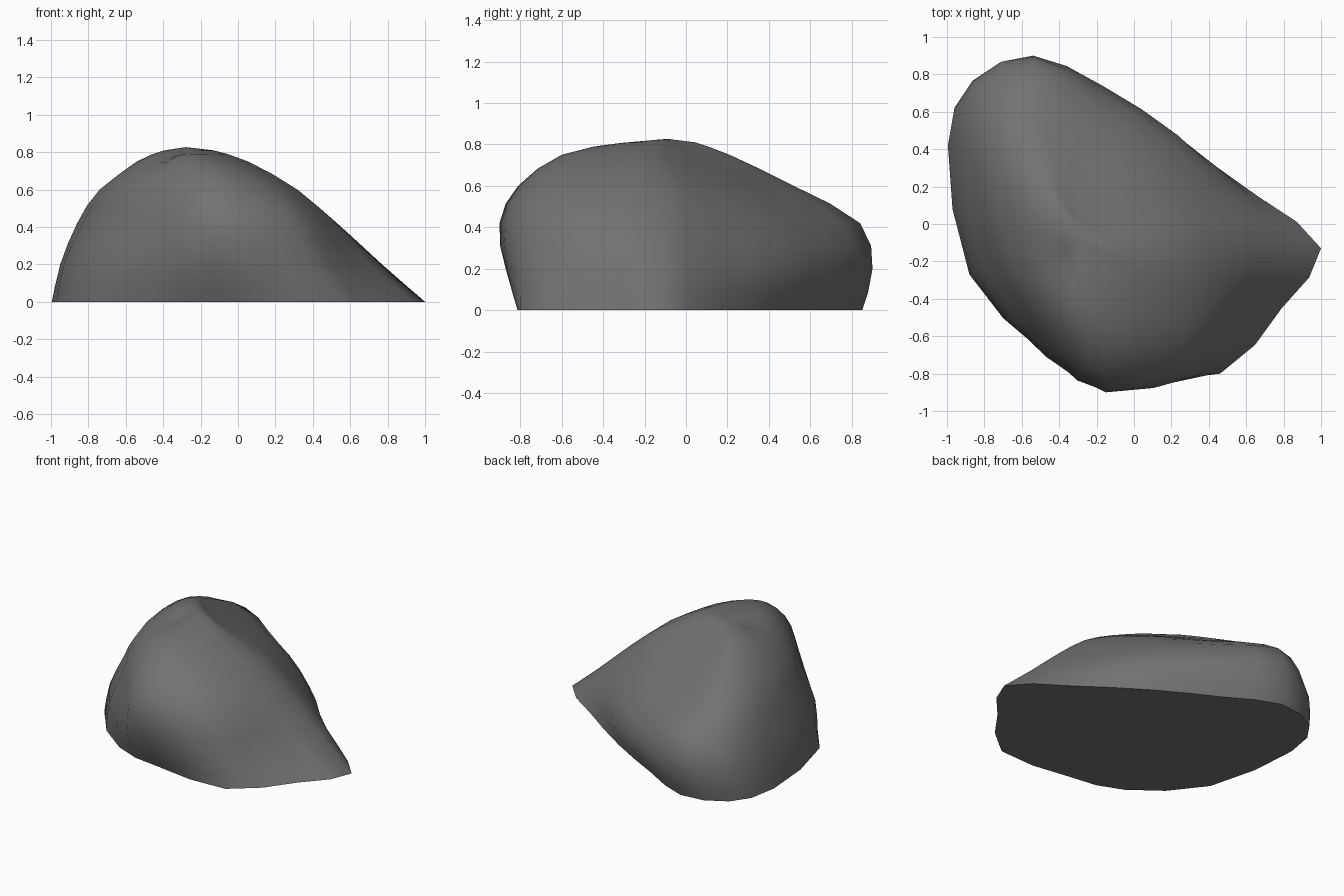
import bpy, bmesh, math
from mathutils import Vector

if "Cube" in bpy.data.objects:
    bpy.data.objects.remove(bpy.data.objects["Cube"])

# Contours of the boulder from the ground up: 12 matching (x, y) points per level,
# going clockwise from the back; index 4 is the pointed toe, 6 the front corner
LEVELS = {
    0.00: [(-.55, .85), (-.2, .68), (.22, .45), (.66, .15), (1, -.13), (.79, -.45),
           (.46, -.8), (-.1, -.77), (-.48, -.67), (-.88, -.27), (-.995, .42), (-.87, .75)],
    0.20: [(-.54, .9), (-.17, .74), (.24, .47), (.55, .15), (.77, -.13), (.58, -.5),
           (.38, -.8), (-.13, -.87), (-.47, -.71), (-.85, -.25), (-.95, .42), (-.85, .77)],
    0.42: [(-.53, .84), (-.2, .63), (.1, .40), (.35, .12), (.53, -.13), (.46, -.5),
           (.29, -.78), (-.15, -.9), (-.42, -.69), (-.75, -.23), (-.86, .37), (-.78, .69)],
    0.60: [(-.52, .52), (-.29, .38), (-.05, .23), (.15, .07), (.31, -.13), (.29, -.42),
           (.17, -.68), (-.14, -.81), (-.37, -.65), (-.64, -.26), (-.74, .2), (-.68, .47)],
    0.75: [(-.45, .21), (-.36, .15), (-.24, .06), (-.1, -.04), (.05, -.17), (.03, -.36),
           (-.05, -.52), (-.17, -.6), (-.30, -.53), (-.43, -.32), (-.53, -.05), (-.53, .14)],
}
PEAK = Vector((-.28, -.09, .832))


def mid(a, b, c, d):
    """Smooth midpoint between b and c."""
    return (b + c) / 2 + ((b + c) - (a + d)) / 16


def refine_loop(p):
    n, out = len(p), []
    for i in range(n):
        out += [p[i], mid(p[i - 1], p[i], p[(i + 1) % n], p[(i + 2) % n])]
    return out


rings = [refine_loop([Vector((x, y, z)) for x, y in pts]) for z, pts in LEVELS.items()]
# Small cap ring below the peak
rings.append([Vector((PEAK.x + (p.x - PEAK.x) * .45, PEAK.y + (p.y - PEAK.y) * .45, .81))
              for p in rings[-1]])

# Add a smooth ring between each pair of levels
full = []
last = len(rings) - 1
for k in range(last):
    quad = zip(rings[max(k - 1, 0)], rings[k], rings[k + 1], rings[min(k + 2, last)])
    full += [rings[k], [mid(*q) for q in quad]]
full.append(rings[last])

# Skin the rings, close the peak and the flat underside
bm = bmesh.new()
rows = [[bm.verts.new(p) for p in ring] for ring in full]
n = len(rows[0])
for low, high in zip(rows, rows[1:]):
    for i in range(n):
        j = (i + 1) % n
        bm.faces.new((low[i], low[j], high[j], high[i]))
top = bm.verts.new(PEAK)
for i in range(n):
    bm.faces.new((rows[-1][i], rows[-1][(i + 1) % n], top))
bm.faces.new(rows[0])

# Shallow dent near the summit
for v in bm.verts:
    if v.co.z > .6:
        d = math.hypot(v.co.x + .36, v.co.y + .22)
        v.co.z -= .035 * math.exp(-(d / .11) ** 2)
bmesh.ops.recalc_face_normals(bm, faces=bm.faces)

mesh = bpy.data.meshes.new("boulder")
bm.to_mesh(mesh)
bm.free()
boulder = bpy.data.objects.new("boulder", mesh)
bpy.context.collection.objects.link(boulder)

stone = bpy.data.materials.new("dark grey stone")
stone.diffuse_color = (.17, .17, .17, 1)
stone.use_nodes = True
stone.node_tree.nodes["Principled BSDF"].inputs["Base Color"].default_value = stone.diffuse_color
mesh.materials.append(stone)

bpy.context.view_layer.objects.active = boulder
boulder.select_set(True)
bpy.ops.object.shade_smooth_by_angle(angle=math.radians(50))
